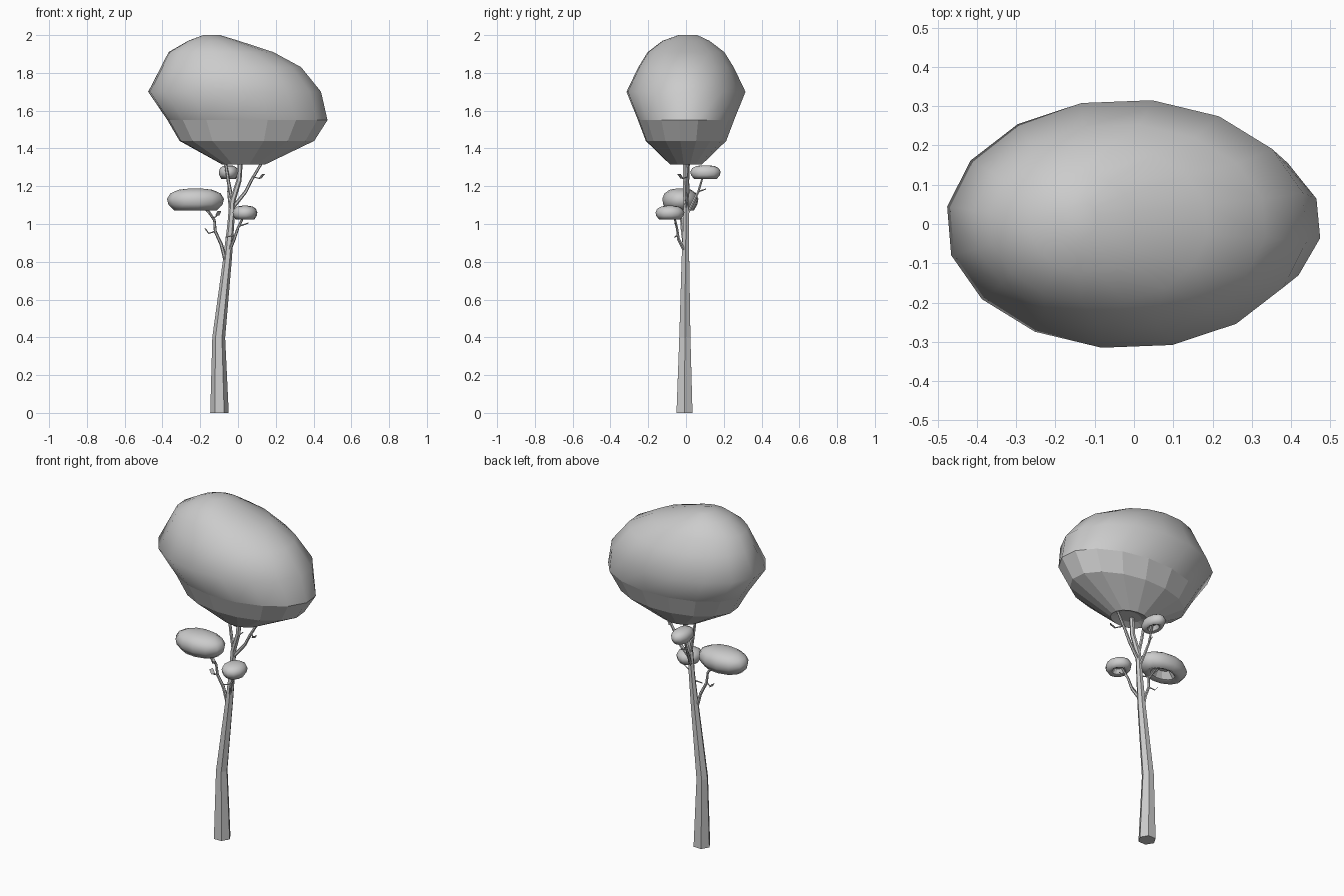
import bpy, bmesh
from math import cos, sin, pi, radians
from mathutils import Vector


def finish(name, bm):
    bmesh.ops.recalc_face_normals(bm, faces=bm.faces)
    me = bpy.data.meshes.new(name)
    bm.to_mesh(me)
    bm.free()
    ob = bpy.data.objects.new(name, me)
    bpy.context.collection.objects.link(ob)
    return ob


def bridge(bm, rings, smooth_from=None):
    for i, (lo, hi) in enumerate(zip(rings, rings[1:])):
        n = len(lo)
        for k in range(n):
            f = bm.faces.new((lo[k], lo[(k + 1) % n], hi[(k + 1) % n], hi[k]))
            f.smooth = smooth_from is not None and i >= smooth_from


def tube(name, path, sides=6):
    """Flat-sided tapering limb; path items are (x, y, z, radius)."""
    bm = bmesh.new()
    pts = [Vector(p[:3]) for p in path]
    rings = []
    for i, p in enumerate(pts):
        d = (pts[min(i + 1, len(pts) - 1)] - pts[max(i - 1, 0)]).normalized()
        q = Vector((0, 0, 1)).rotation_difference(d)
        r = path[i][3]
        rings.append([bm.verts.new(p + q @ Vector((r * cos(2 * pi * k / sides),
                                                   r * sin(2 * pi * k / sides), 0)))
                      for k in range(sides)])
    bridge(bm, rings)
    bm.faces.new(rings[0])
    bm.faces.new(rings[-1])
    return finish(name, bm)


def foliage(name, rows, sides, phase, smooth_from):
    """Stacked ellipses; rows are (z, centre x, half width, centre y, half depth)."""
    bm = bmesh.new()
    rings = []
    for z, cx, a, cy, b in rows:
        rings.append([bm.verts.new((cx + a * cos(2 * pi * k / sides + phase),
                                    cy + b * sin(2 * pi * k / sides + phase), z))
                      for k in range(sides)])
    bridge(bm, rings, smooth_from)
    bm.faces.new(rings[0])
    bm.faces.new(rings[-1]).smooth = True
    return finish(name, bm)


# Main canopy: faceted underside, smooth lopsided crown
foliage("canopy", [
    (1.33, 0.03, 0.07, 0, 0.05),
    (1.315, 0.03, 0.115, 0, 0.085),
    (1.44, 0.047, 0.36, 0, 0.215),
    (1.55, 0.05, 0.428, 0, 0.257),
    (1.70, -0.018, 0.462, 0, 0.318),
    (1.83, -0.037, 0.375, 0, 0.255),
    (1.91, -0.09, 0.28, 0, 0.205),
    (1.97, -0.13, 0.135, 0, 0.125),
    (2.00, -0.14, 0.045, 0.01, 0.05)], 16, radians(-8), 3)

# Small side clumps: squashed domes with a recessed underside
PROFILE = [(0.3, -0.15), (0.5, -0.8), (0.75, -1), (0.95, -0.45), (1, 0.05),
           (0.88, 0.55), (0.6, 0.88), (0.2, 1)]
for name, c, size in [
        ("left_clump", (-0.225, -0.03, 1.13), (0.152, 0.096, 0.058)),
        ("front_clump", (0.037, -0.085, 1.06), (0.066, 0.077, 0.037)),
        ("back_clump", (-0.05, 0.103, 1.275), (0.052, 0.081, 0.036))]:
    foliage(name, [(c[2] + size[2] * h, c[0], size[0] * r, c[1], size[1] * r)
                   for r, h in PROFILE], 12, 0.1, 1)

# Trunk
tube("trunk", [(-0.098, -0.008, 0, 0.049), (-0.102, -0.006, 0.4, 0.034),
               (-0.055, -0.003, 0.82, 0.023), (-0.038, 0, 1.0, 0.018),
               (-0.03, 0, 1.12, 0.016), (0.005, -0.005, 1.23, 0.014),
               (0.02, -0.005, 1.45, 0.012)])

# Branches
limbs = {
    "left_branch": [(-0.063, -0.005, 0.79, 0.01), (-0.088, -0.01, 0.89, 0.009),
                    (-0.12, -0.02, 0.96, 0.008), (-0.125, -0.025, 1.02, 0.007),
                    (-0.17, -0.03, 1.09, 0.006)],
    "left_branch_fork": [(-0.125, -0.025, 1.02, 0.006), (-0.155, -0.04, 1.06, 0.005),
                         (-0.20, -0.035, 1.11, 0.005)],
    "front_branch": [(-0.045, -0.01, 0.86, 0.009), (-0.02, -0.04, 0.92, 0.008),
                     (0.0, -0.048, 0.98, 0.007), (0.035, -0.065, 1.05, 0.005)],
    "back_branch": [(-0.035, 0.0, 1.04, 0.009), (-0.045, 0.04, 1.12, 0.008),
                    (-0.05, 0.065, 1.17, 0.007), (-0.05, 0.095, 1.27, 0.005)],
    "right_branch": [(-0.025, 0, 1.09, 0.010), (0.04, 0.01, 1.17, 0.009),
                     (0.07, 0.01, 1.23, 0.008), (0.135, 0.015, 1.34, 0.007)],
    "upper_left_branch": [(-0.03, 0, 1.12, 0.010), (-0.05, 0.005, 1.22, 0.009),
                          (-0.075, 0.01, 1.38, 0.007)],
}
for name, path in limbs.items():
    tube(name, path)

# Short twigs and flat leaf chips on the branches
for i, (x, y, z, dx, dy) in enumerate([
        (-0.125, -0.02, 0.96, -0.03, 0.01), (-0.13, -0.03, 1.03, 0.02, -0.035),
        (-0.02, -0.045, 0.94, -0.045, -0.015), (0.01, -0.05, 0.99, 0.045, -0.01),
        (0.08, 0.01, 1.25, 0.035, -0.03), (-0.05, 0.06, 1.17, 0.01, 0.045)]):
    tip = Vector((x + dx, y + dy, z + (0.015 if i % 2 else -0.01)))
    tube(f"twig_{i}", [(x, y, z, 0.004), (*tip, 0.003)], 4)
    if i in (0, 1, 4):
        bm = bmesh.new()
        side = Vector((-dy, dx, 0)).normalized() * 0.012
        out = Vector((dx * 0.6, dy * 0.6, 0.025))
        bm.faces.new([bm.verts.new(p) for p in
                      (tip - side, tip + side, tip + side + out, tip - side + out)])
        finish(f"leaf_chip_{i}", bm)
